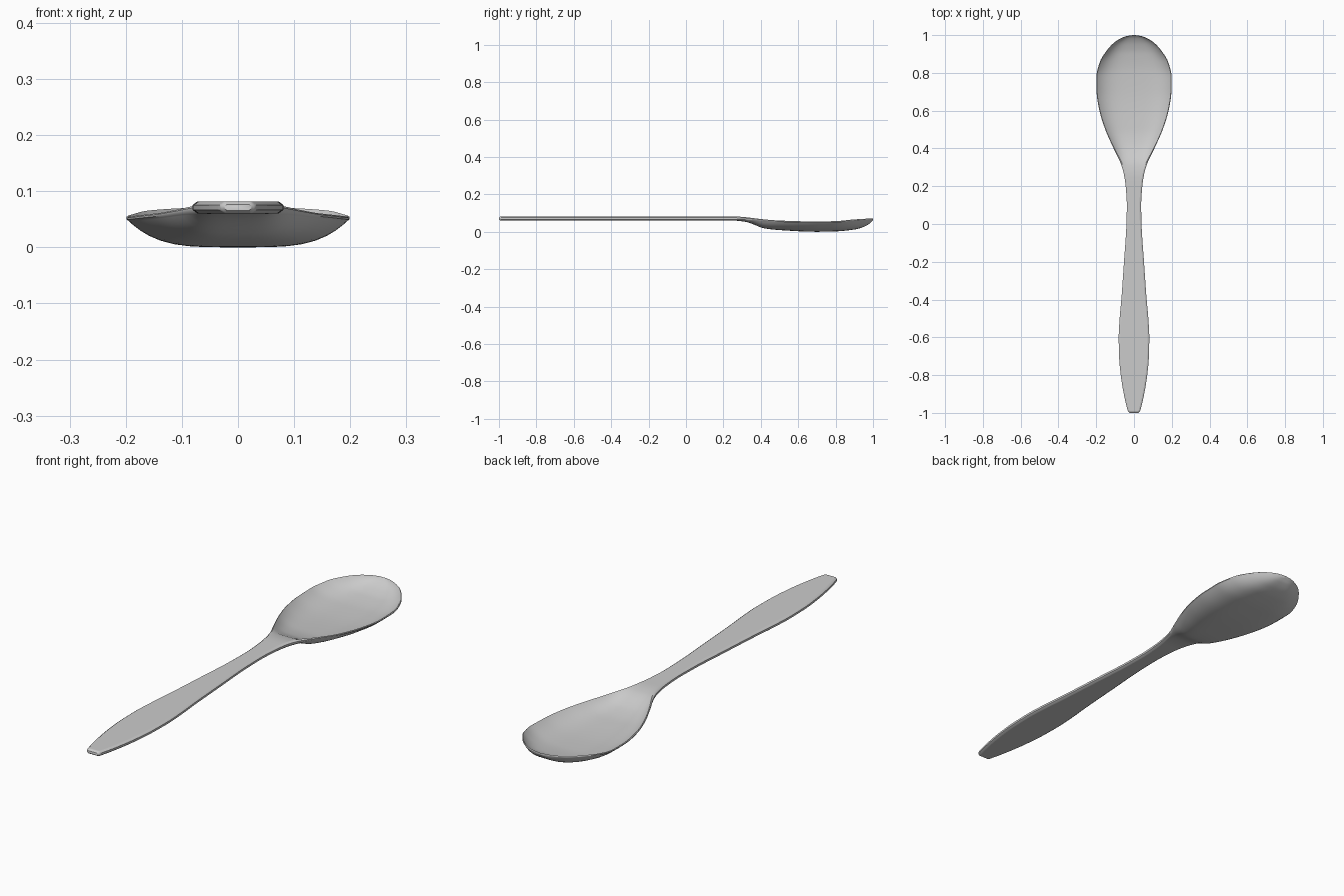
import bpy, bmesh, math

if "Cube" in bpy.data.objects:
    bpy.data.objects.remove(bpy.data.objects["Cube"])

# Half-width of the outline along y: (y, half width)
OUTLINE = [(-1, .024), (-.992, .031), (-.97, .038), (-.9, .054), (-.8, .070), (-.7, .079),
           (-.6, .081), (-.5, .076), (-.4, .067), (-.2, .053), (0, .040), (.1, .038),
           (.2, .044), (.27, .055), (.32, .070), (.4, .108), (.5, .152), (.6, .183),
           (.7, .198), (.78, .199), (.86, .180), (.92, .143), (.96, .106),
           (.985, .066), (.996, .034), (1, .004)]
# Side profile: (y, rim height, inner floor, underside, edge thickness)
PROFILE = [(-1, .076, .076, .066, .010), (-.99, .082, .082, .060, .022),
           (.25, .082, .082, .060, .022), (.32, .078, .074, .053, .019),
           (.36, .073, .058, .040, .014), (.41, .067, .038, .020, .010),
           (.5, .060, .022, .009, .008), (.7, .055, .012, .000, .008),
           (.8, .057, .014, .002, .008), (.9, .066, .025, .012, .008),
           (.95, .069, .039, .026, .008), (.985, .071, .057, .046, .008),
           (1, .072, .071, .063, .008)]


def smooth(table, col, y):
    """Monotone cubic interpolation of one column of a table."""
    n = len(table)
    k = max(i for i in range(n - 1) if table[i][0] <= y + 1e-9)

    def slope(i):
        return (table[i + 1][col] - table[i][col]) / (table[i + 1][0] - table[i][0])

    def tangent(i):
        if i == 0:
            return slope(0)
        if i == n - 1:
            return slope(n - 2)
        a, b = slope(i - 1), slope(i)
        return 0 if a * b <= 0 else 2 * a * b / (a + b)

    h = table[k + 1][0] - table[k][0]
    t = (y - table[k][0]) / h
    return ((1 + 2 * t) * (1 - t) ** 2 * table[k][col] + t * (1 - t) ** 2 * h * tangent(k)
            + t * t * (3 - 2 * t) * table[k + 1][col] + t * t * (t - 1) * h * tangent(k + 1))


def section(y):
    """Closed cross-section: dished top, rounded edge, bulging underside."""
    w = smooth(OUTLINE, 1, y)
    rim, floor, under, t = (smooth(PROFILE, c, y) for c in (1, 2, 3, 4))
    inner = w - min(t * .4, w * .4)
    us = [math.sin(math.pi / 2 * (i / 10 - 1)) for i in range(21)]
    top = [(inner * u, y, floor + (rim - floor) * u ** 4) for u in us]
    low = [(inner * u, y, under + (rim - t - under) * u ** 4) for u in reversed(us)]
    right = [(w, y, rim - .3 * t), (w, y, rim - .7 * t)]
    left = [(-x, yy, z) for x, yy, z in reversed(right)]
    return top + right + low + left


# Spoon: sections lofted from handle end to bowl tip, denser at both ends
bm = bmesh.new()
STEPS = 140
rings = [[bm.verts.new(p) for p in section(-math.cos(math.pi * i / STEPS))]
         for i in range(STEPS + 1)]
for a, b in zip(rings, rings[1:]):
    for i in range(len(a)):
        j = (i + 1) % len(a)
        bm.faces.new((a[i], a[j], b[j], b[i]))
bm.faces.new(rings[0])
bm.faces.new(rings[-1])
bmesh.ops.recalc_face_normals(bm, faces=bm.faces)

mesh = bpy.data.meshes.new("spoon")
bm.to_mesh(mesh)
bm.free()
spoon = bpy.data.objects.new("spoon", mesh)
bpy.context.collection.objects.link(spoon)
bpy.context.view_layer.objects.active = spoon
spoon.select_set(True)
bpy.ops.object.shade_smooth_by_angle(angle=math.radians(50))
